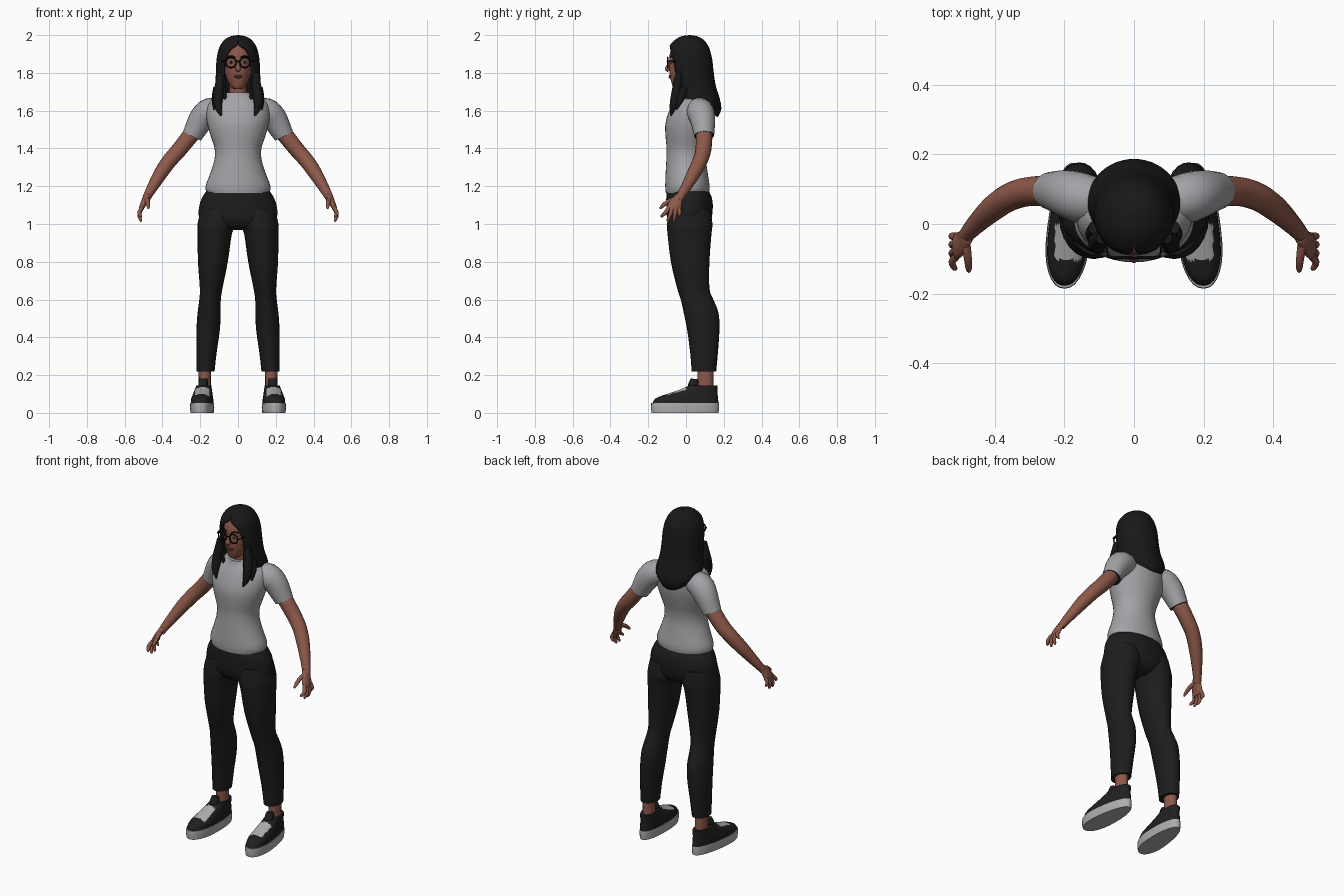
import bpy, bmesh, math
from mathutils import Vector


def material(name, r, g, b):
    m = bpy.data.materials.new(name)
    m.diffuse_color = (r, g, b, 1)
    return m


SKIN = material("brown_skin", .27, .1, .068)
SHIRT = material("grey_cloth", .37, .37, .39)
PANTS = material("black_cloth", .012, .012, .012)
HAIR = material("black_hair", .009, .009, .009)
SHOE = material("black_shoe", .014, .014, .015)
SOLE = material("light_rubber", .42, .42, .42)
FRAME = material("frame_black", .004, .004, .004)
LIPS = material("lip_brown", .2, .06, .05)
EYE = material("eye_white", .5, .48, .46)


def finish(name, bm, mats, mirror=False, angle=50, fix=True):
    if fix:
        bmesh.ops.recalc_face_normals(bm, faces=bm.faces)
    me = bpy.data.meshes.new(name)
    bm.to_mesh(me)
    bm.free()
    for m in mats:
        me.materials.append(m)
    me.shade_smooth()
    me.set_sharp_from_angle(angle=math.radians(angle))
    ob = bpy.data.objects.new(name, me)
    bpy.context.collection.objects.link(ob)
    if mirror:
        ob.modifiers.new("mirror", 'MIRROR')
    return ob


def spline(rows, steps):
    """Smoothly interpolate rows of numbers."""
    out = []
    for i in range(len(rows) - 1):
        a, b, c, d = (rows[max(0, min(len(rows) - 1, i + k))] for k in (-1, 0, 1, 2))
        for s in range(steps):
            t = s / steps
            out.append([q + .5 * t * (r - p + t * (2*p - 5*q + 4*r - w + t * (3*(q - r) + w - p)))
                        for p, q, r, w in zip(a, b, c, d)])
    return out + [list(rows[-1])]


def skin_rings(bm, rings):
    rings = [[bm.verts.new(p) for p in r] for r in rings]
    n = len(rings[0])
    for r0, r1 in zip(rings, rings[1:]):
        for i in range(n):
            bm.faces.new((r0[i], r0[(i + 1) % n], r1[(i + 1) % n], r1[i]))
    return bm.faces.new(rings[0]), bm.faces.new(rings[-1])


def loft(bm, rows, n=28, steps=3, power=1.0):
    """Stacked level rings; rows are z, centre x, half width, front y, back y."""
    rings = []
    for z, cx, rx, yf, yb in spline(rows, steps):
        ring = []
        for i in range(n):
            c, s = math.cos(math.tau * i / n), math.sin(math.tau * i / n)
            c, s = (math.copysign(abs(v) ** power, v) for v in (c, s))
            ring.append((cx + rx * c, (yf + yb) / 2 + (yb - yf) / 2 * s, z))
        rings.append(ring)
    return skin_rings(bm, rings)


def tube(bm, rows, n=16, steps=3):
    """Round limb; rows are x, y, z, radius."""
    pts = spline(rows, steps)
    rings = []
    for i, p in enumerate(pts):
        d = Vector(pts[min(i + 1, len(pts) - 1)][:3]) - Vector(pts[max(i - 1, 0)][:3])
        u = d.cross(Vector((0.3, 1, 0.1))).normalized()
        v = d.cross(u).normalized()
        rings.append([Vector(p[:3]) + abs(p[3]) * (u * math.cos(math.tau * k / n) + v * math.sin(math.tau * k / n))
                      for k in range(n)])
    return skin_rings(bm, rings)


def ball(bm, c, size):
    vs = bmesh.ops.create_uvsphere(bm, u_segments=14, v_segments=8, radius=1)["verts"]
    for v in vs:
        v.co = Vector(c) + Vector([a * b for a, b in zip(v.co, size)])


# shirt body
bm = bmesh.new()
loft(bm, [(1.165, 0, .165, -.107, .122), (1.2, 0, .172, -.11, .125), (1.27, 0, .146, -.108, .115),
          (1.34, 0, .125, -.104, .106), (1.4, 0, .124, -.103, .11), (1.46, 0, .143, -.108, .125),
          (1.52, 0, .16, -.11, .14), (1.57, 0, .168, -.1, .147), (1.62, 0, .165, -.08, .147),
          (1.655, 0, .138, -.062, .13), (1.675, 0, .095, -.052, .1), (1.695, 0, .06, -.047, .065)], n=36)
finish("shirt_body", bm, [SHIRT])

# sleeves with dark openings
bm = bmesh.new()
_, opening = tube(bm, [(.08, .06, 1.605, .06), (.15, .075, 1.595, .072), (.19, .087, 1.56, .068),
                       (.22, .093, 1.51, .06), (.243, .096, 1.467, .053)], n=22)
opening.material_index = 1
finish("sleeves", bm, [SHIRT, PANTS], True)

# arms
bm = bmesh.new()
tube(bm, [(.2, .095, 1.53, .044), (.25, .096, 1.47, .044), (.31, .092, 1.395, .042), (.36, .076, 1.338, .04),
          (.405, .045, 1.275, .037), (.45, .003, 1.2, .029), (.478, -.027, 1.15, .023), (.49, -.04, 1.125, .02)])
finish("arms", bm, [SKIN], True)

# hands
bm = bmesh.new()
loft(bm, [(1.16, .476, .02, -.05, -.005), (1.125, .493, .018, -.085, -.018), (1.09, .508, .015, -.102, -.024),
          (1.068, .513, .009, -.1, -.028)], n=16)
for y, y2, z2 in ((-.092, -.127, 1.035), (-.073, -.095, 1.012), (-.054, -.064, 1.012), (-.036, -.034, 1.035)):
    tube(bm, [(.51, y, 1.085, .011), (.523, (y + y2) / 2, (1.085 + z2) / 2, .0105),
              (.515, y2, z2 + .008, .008), (.512, y2, z2, .003)], n=10)
tube(bm, [(.485, -.05, 1.135, .014), (.478, -.095, 1.118, .012), (.475, -.128, 1.092, .009),
          (.474, -.138, 1.08, .003)], n=10)
finish("hands", bm, [SKIN], True)

# trousers: hips and legs
bm = bmesh.new()
loft(bm, [(.968, 0, .09, -.04, .07), (.985, 0, .15, -.075, .11), (1.03, 0, .205, -.1, .135),
          (1.1, 0, .204, -.104, .142), (1.15, 0, .184, -.104, .133), (1.185, 0, .158, -.098, .112)], n=36)
finish("trouser_hips", bm, [PANTS])
bm = bmesh.new()
loft(bm, [(1.08, .105, .09, -.09, .13), (1.0, .112, .102, -.1, .14), (.95, .123, .091, -.098, .135),
          (.8, .133, .079, -.08, .124), (.66, .142, .06, -.047, .124), (.6, .148, .057, -.028, .145),
          (.53, .153, .061, -.012, .172), (.44, .158, .062, .006, .177), (.32, .167, .054, .022, .169),
          (.22, .172, .048, .03, .16)], n=24)
finish("trouser_legs", bm, [PANTS], True)

# ankles
bm = bmesh.new()
loft(bm, [(.08, .175, .034, .055, .15), (.16, .176, .032, .06, .145), (.25, .176, .034, .06, .145)], n=16)
finish("ankles", bm, [SKIN], True)


# shoes: narrower at the heel, toes turned out a little
def shoe_shape(bm):
    for v in bm.verts:
        y = v.co.y
        v.co.x = .187 - .07 * y + v.co.x * (.93 - .9 * max(y, -.1))


bm = bmesh.new()
loft(bm, [(0, 0, .063, -.182, .172), (.03, 0, .066, -.186, .176), (.052, 0, .064, -.184, .174)], 32, 1, .88)
shoe_shape(bm)
finish("shoe_soles", bm, [SOLE], True)
bm = bmesh.new()
loft(bm, [(.05, 0, .061, -.178, .172), (.075, 0, .06, -.163, .17), (.092, 0, .057, -.125, .168),
          (.107, 0, .054, -.08, .167), (.128, 0, .05, -.02, .167), (.145, 0, .046, .015, .167)], 40, 4, .85)
shoe_shape(bm)
tube(bm, [(.184, .02, .11, .02), (.184, .04, .155, .026), (.184, .045, .18, .02)], 14)
for f in bm.faces:  # pale lace panel on the instep
    c = f.calc_center_median()
    if c.y < .0 and c.y > -.105 and .088 < c.z < .14 and abs(c.x - .19) < .037:
        f.material_index = 1
finish("shoe_uppers", bm, [SHOE, SOLE], True)

# head, neck, nose and ears
bm = bmesh.new()
tube(bm, [(0, .03, 1.64, .054), (0, .02, 1.7, .047), (0, .015, 1.78, .047)], 20)
loft(bm, [(1.714, 0, .018, -.06, -.02), (1.727, 0, .037, -.07, .02), (1.76, 0, .056, -.08, .07),
          (1.8, 0, .069, -.087, .1), (1.85, 0, .077, -.087, .115), (1.9, 0, .077, -.086, .115),
          (1.95, 0, .058, -.066, .09), (1.975, 0, .025, -.02, .05)], n=32)
tube(bm, [(0, -.082, 1.868, .006), (0, -.09, 1.845, .009), (0, -.098, 1.822, .014), (0, -.09, 1.81, .008)], 12)
finish("head", bm, [SKIN])
bm = bmesh.new()
ball(bm, (0, -.083, 1.784), (.024, .008, .005))
ball(bm, (0, -.083, 1.776), (.02, .009, .005))
finish("lips", bm, [LIPS])
bm = bmesh.new()
ball(bm, (.034, -.078, 1.856), (.014, .006, .006))
finish("eyes", bm, [EYE], True)
bm = bmesh.new()
ball(bm, (.034, -.082, 1.856), (.006, .004, .006))
tube(bm, [(.014, -.086, 1.882, .003), (.036, -.08, 1.889, .004), (.057, -.064, 1.882, .002)], 8)
finish("pupils_and_brows", bm, [FRAME], True)

# glasses
bm = bmesh.new()
rim = []
for i in range(24):
    a = math.tau * i / 24
    out = Vector((math.cos(a), 0, math.sin(a)))
    rim.append([Vector((.037, -.096, 1.855)) + out * (.027 + .004 * math.cos(b)) + Vector((0, .004 * math.sin(b), 0))
                for b in (k * math.tau / 8 for k in range(8))])
caps = skin_rings(bm, rim + [rim[0]])
bmesh.ops.delete(bm, geom=list(caps), context='FACES_ONLY')
bmesh.ops.remove_doubles(bm, verts=bm.verts, dist=.0001)
tube(bm, [(0, -.1, 1.862, .003), (.012, -.098, 1.86, .003)], 8)
tube(bm, [(.062, -.095, 1.862, .004), (.078, -.08, 1.862, .004), (.084, .03, 1.862, .003)], 8)
finish("glasses", bm, [FRAME], True)

# hair shell, open around the face; rows are z, half width, front y, back y, half opening
rows = [(2.0, .001, .02, .022, 0), (1.995, .035, -.02, .055, 0), (1.978, .068, -.054, .09, 0),
        (1.95, .091, -.083, .113, .008), (1.92, .104, -.093, .127, .045), (1.87, .114, -.093, .139, .07),
        (1.8, .117, -.085, .147, .077), (1.73, .122, -.075, .158, .072), (1.67, .13, -.065, .177, .066),
        (1.61, .133, -.06, .187, .07), (1.565, .12, -.055, .168, .08)]
bm = bmesh.new()
grid = []
for z, rx, yf, yb, gap in spline(rows, 3):
    end = math.pi - math.asin(min(.95, max(0, gap) / rx))
    line = []
    for i in range(41):
        a = end * (i / 20 - 1)
        lift = max(0, 1.7 - z) / .135 * .06 * math.sin(a) ** 2
        line.append(bm.verts.new((rx * math.sin(a), (yf + yb) / 2 + (yb - yf) / 2 * math.cos(a), z + lift)))
    grid.append(line)
for r0, r1 in zip(grid, grid[1:]):
    for i in range(40):
        bm.faces.new((r0[i], r0[i + 1], r1[i + 1], r1[i]))
bmesh.ops.remove_doubles(bm, verts=bm.verts, dist=.0003)
hair = finish("hair", bm, [HAIR], fix=False)
shell = hair.modifiers.new("thickness", 'SOLIDIFY')
shell.thickness = .012
shell.offset = -1

# front locks
bm = bmesh.new()
tube(bm, [(.094, -.04, 1.8, .016), (.098, -.045, 1.74, .024), (.105, -.053, 1.68, .027), (.104, -.068, 1.62, .02),
          (.085, -.077, 1.565, .003)], 12)
tube(bm, [(.112, -.01, 1.72, .02), (.12, -.03, 1.66, .02), (.128, -.05, 1.605, .003)], 12)
finish("hair_locks", bm, [HAIR], True)
